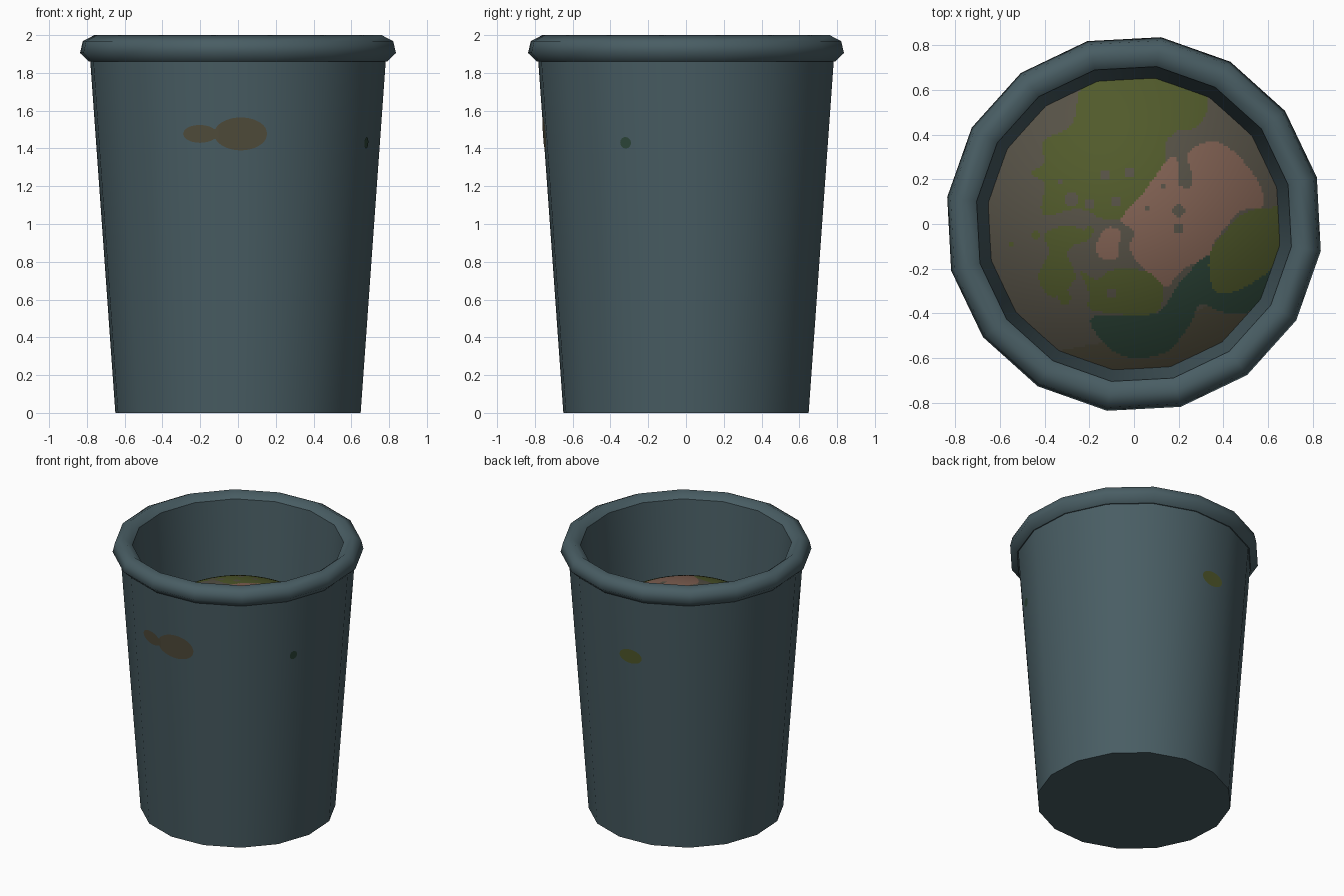
import bpy, math
from mathutils import Vector

if "Cube" in bpy.data.objects:
    bpy.data.objects.remove(bpy.data.objects["Cube"])

SIDES, OFFSET = 16, math.radians(14.3)
STEP = 2 * math.pi / SIDES


def mat(name, rgb):
    m = bpy.data.materials.new(name)
    m.diffuse_color = (*rgb, 1)
    m.use_nodes = True
    m.node_tree.nodes["Principled BSDF"].inputs["Base Color"].default_value = m.diffuse_color
    return m


STEEL = mat("blue_grey_metal", (0.066, 0.110, 0.126))
MUCK = mat("grey_muck", (0.094, 0.084, 0.062))
OLIVE = mat("olive_muck", (0.082, 0.102, 0.024))
PINK = mat("pink_muck", (0.220, 0.120, 0.086))
GREEN = mat("dark_green_muck", (0.026, 0.060, 0.040))
BROWN = mat("brown_muck", (0.082, 0.073, 0.044))
MUCKS = [MUCK, OLIVE, PINK, GREEN, BROWN]


def make(name, verts, faces, materials):
    me = bpy.data.meshes.new(name)
    me.from_pydata(verts, [], faces)
    for m in materials:
        me.materials.append(m)
    ob = bpy.data.objects.new(name, me)
    bpy.context.collection.objects.link(ob)
    return ob


def ring(r, z):
    return [(r * math.cos(OFFSET + i * STEP), r * math.sin(OFFSET + i * STEP), z)
            for i in range(SIDES)]


# bin shell: outside wall, rolled rim, inside wall
profile = [(0.656, 0), (0.79, 1.86), (0.797, 1.86), (0.845, 1.905), (0.83, 1.968),
           (0.768, 2.0), (0.712, 1.955), (0.653, 1.30)]
verts, faces = [], []
for r, z in profile:
    verts += ring(r, z)
for j in range(len(profile) - 1):
    for i in range(SIDES):
        k = (i + 1) % SIDES
        faces.append((j * SIDES + i, j * SIDES + k, (j + 1) * SIDES + k, (j + 1) * SIDES + i))
faces.append(tuple(reversed(range(SIDES))))
shell = make("bin_shell", verts, faces, [STEEL])
shell.data.polygons.foreach_set("use_smooth", [True] * len(faces))
for e in shell.data.edges:          # keep hard rings at the base and under the rim
    a, b = (v // SIDES for v in e.vertices)
    e.use_edge_sharp = a == b and a in (0, 1, 2, 6)

patches = []


def blob(pts, material):
    """Rounded outline of one patch of colour on the contents."""
    p = [Vector(q) for q in pts]
    n, out = len(p), []
    for i in range(n):
        a, b, c, d = p[i - 1], p[i], p[(i + 1) % n], p[(i + 2) % n]
        for t in (0, 0.33, 0.67):
            v = 0.5 * (2 * b + (c - a) * t + (2 * a - 5 * b + 4 * c - d) * t * t
                       + (3 * b - a - 3 * c + d) * t ** 3)
            out.append((v.x, v.y))
    xs, ys = [q[0] for q in out], [q[1] for q in out]
    patches.append((min(xs), max(xs), min(ys), max(ys), out, MUCKS.index(material)))


def dots(spots, material):
    for x, y, r in spots:
        blob([(x + r * math.cos(a * math.pi / 3), y + r * math.sin(a * math.pi / 3))
              for a in range(6)], material)


def colour_at(x, y):
    for x0, x1, y0, y1, out, idx in reversed(patches):
        if x0 <= x <= x1 and y0 <= y <= y1:
            inside = False
            for (ax, ay), (bx, by) in zip(out, out[1:] + out[:1]):
                if (ay > y) != (by > y) and x < ax + (y - ay) * (bx - ax) / (by - ay):
                    inside = not inside
            if inside:
                return idx
    return 0


# brown along the front right wall
blob([(0.72 * math.cos(math.radians(a)), 0.72 * math.sin(math.radians(a)))
      for a in range(-125, -14, 10)] + [(0.5, -0.3), (0.25, -0.4), (0.0, -0.5)], BROWN)

# olive patches
blob([(-0.25, 0.57), (-0.2, 0.68), (0, 0.72), (0.15, 0.71), (0.3, 0.63),
      (0.33, 0.52), (0.28, 0.43), (0.2, 0.42), (0.14, 0.36), (0.14, 0.25),
      (0.04, 0.12), (-0.05, 0.03), (-0.13, 0.02), (-0.25, 0.07), (-0.41, 0.04),
      (-0.4, 0.18), (-0.47, 0.23), (-0.4, 0.27), (-0.41, 0.37), (-0.28, 0.44)], OLIVE)
blob([(-0.36, -0.33), (-0.43, -0.24), (-0.38, -0.13), (-0.4, -0.04),
      (-0.28, -0.01), (-0.19, -0.06), (-0.3, -0.12), (-0.26, -0.24)], OLIVE)
blob([(-0.24, -0.21), (-0.17, -0.25), (-0.08, -0.2), (0.08, -0.22), (0.13, -0.3),
      (0.09, -0.41), (-0.08, -0.4), (-0.2, -0.38), (-0.2, -0.31)], OLIVE)
dots([(-0.44, -0.05, 0.02), (-0.55, -0.09, 0.012), (-0.31, -0.33, 0.03),
      (-0.2, -0.03, 0.02)], OLIVE)
dots([(-0.28, 0.11, 0.035), (-0.13, 0.22, 0.025), (-0.2, 0.09, 0.025), (-0.08, 0.1, 0.025),
      (-0.02, 0.23, 0.025), (-0.33, 0.19, 0.015), (-0.1, -0.31, 0.025)], MUCK)

# pink patches
blob([(0.16, 0.3), (0.2, 0.27), (0.2, 0.18), (0.25, 0.16), (0.26, 0.22),
      (0.24, 0.32), (0.34, 0.37), (0.44, 0.33), (0.55, 0.2), (0.58, 0.08),
      (0.48, 0.06), (0.36, -0.08), (0.34, -0.15), (0.22, -0.2), (0.15, -0.28),
      (0.1, -0.24), (0.02, -0.18), (-0.02, -0.1), (0.0, -0.03), (-0.06, 0.02),
      (0.05, 0.15)], PINK)
blob([(-0.17, -0.1), (-0.13, -0.02), (-0.06, -0.03), (-0.07, -0.1),
      (-0.08, -0.16), (-0.15, -0.15)], PINK)
dots([(0.2, 0.06, 0.028), (0.2, -0.02, 0.024), (0.06, 0.07, 0.014),
      (0.13, 0.17, 0.01)], MUCK)

# dark green puddle and the olive lump beside it
blob([(-0.2, -0.43), (-0.1, -0.41), (0.1, -0.4), (0.2, -0.27), (0.3, -0.16),
      (0.38, -0.13), (0.5, -0.2), (0.62, -0.17), (0.61, -0.28), (0.55, -0.38),
      (0.42, -0.4), (0.3, -0.36), (0.25, -0.45), (0.15, -0.57), (0, -0.6),
      (-0.12, -0.55)], GREEN)
blob([(0.7, 0.06), (0.52, 0.06), (0.42, -0.02), (0.34, -0.13), (0.35, -0.28),
      (0.42, -0.31), (0.55, -0.25), (0.68, -0.13)], OLIVE)

# heaped contents: a low mound coloured by the patch outlines
CELL, N = 0.01, 69
verts, faces, index, tint = [], [], {}, []


def vert(i, j):
    if (i, j) not in index:
        x, y = i * CELL, j * CELL
        index[i, j] = len(verts)
        verts.append((x, y, 1.63 - 0.6 * (x * x + y * y)))
    return index[i, j]


for i in range(-N, N):
    for j in range(-N, N):
        x, y = (i + 0.5) * CELL, (j + 0.5) * CELL
        if math.hypot(x, y) < 0.685:
            faces.append((vert(i, j), vert(i + 1, j), vert(i + 1, j + 1), vert(i, j + 1)))
            tint.append(colour_at(x, y))
heap = make("contents", verts, faces, MUCKS)
heap.data.polygons.foreach_set("material_index", tint)
heap.data.polygons.foreach_set("use_smooth", [True] * len(faces))


def wall_patch(name, angle, lobes, material):
    """Thin stain on the outside wall; lobes are (offset, z, half width, half height)."""
    lo = min(u - w for u, z, w, h in lobes)
    hi = max(u + w for u, z, w, h in lobes)
    v, f, n = [], [], 60
    for i in range(n + 1):
        u = lo + (hi - lo) * i / n
        half, zc = 0.0, lobes[0][1]
        for lu, lz, w, h in lobes:
            g = h * math.sqrt(max(0, 1 - ((u - lu) / w) ** 2))
            if g > half:
                half, zc = g, lz
        a = math.radians(angle) + u / 0.755
        mid = (a - OFFSET) % STEP - STEP / 2
        for z in (zc - half, zc + half):
            r = (0.656 + 0.134 * z / 1.86) * math.cos(STEP / 2) / math.cos(mid) + 0.003
            v.append((r * math.cos(a), r * math.sin(a), z))
        if i:
            f.append((2 * i - 2, 2 * i, 2 * i + 1, 2 * i - 1))
    make(name, v, f, [material])


# stains showing through the outside wall
wall_patch("front_stain", -90, [(0.015, 1.477, 0.14, 0.087), (-0.205, 1.477, 0.095, 0.047),
                                (-0.11, 1.477, 0.07, 0.02)], BROWN)
wall_patch("right_stain", -25.2, [(0, 1.43, 0.03, 0.03)], GREEN)
wall_patch("back_stain", 95, [(0, 1.418, 0.088, 0.052)], OLIVE)
